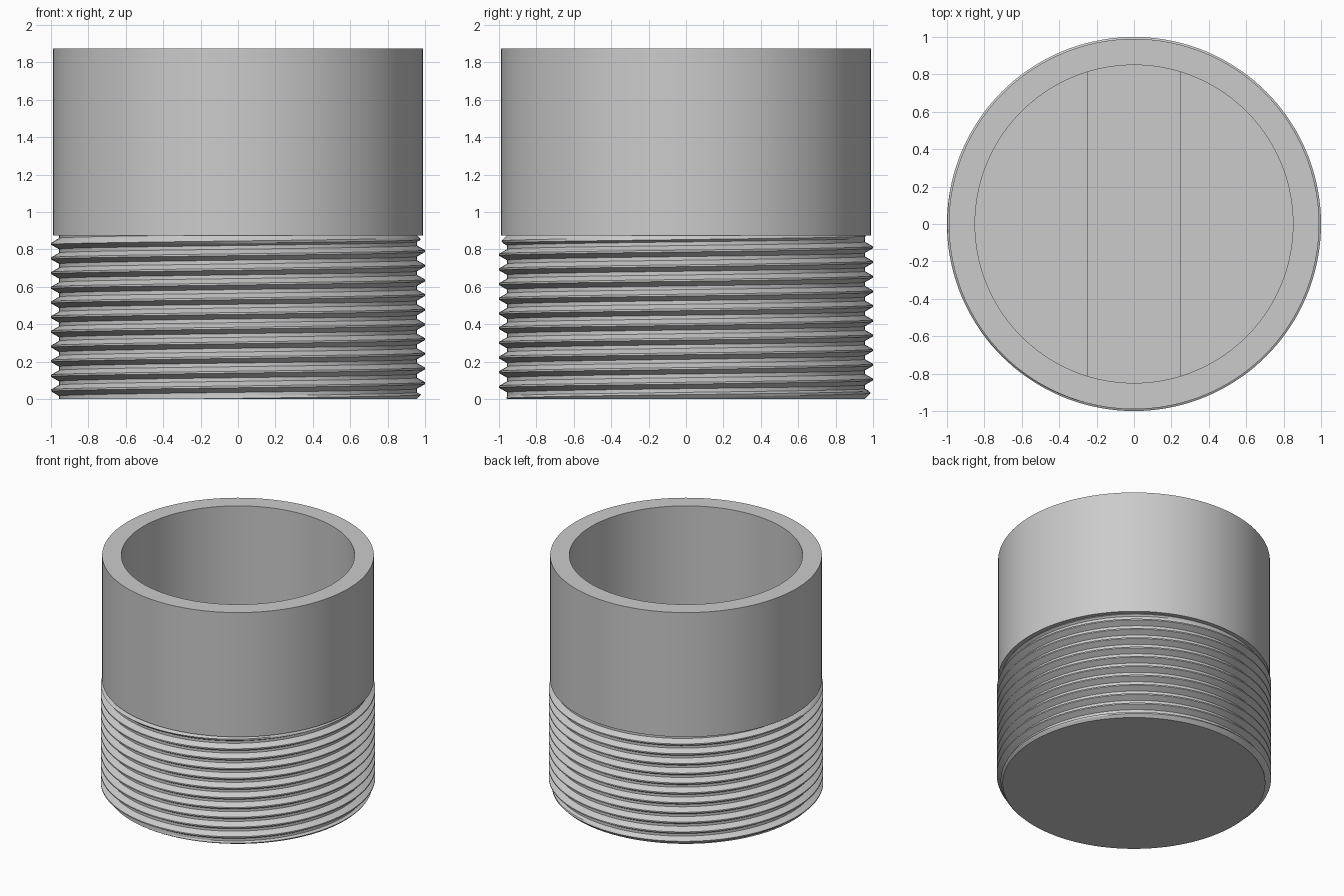
import bpy, bmesh, math

cube = bpy.data.objects.get("Cube")
if cube:
    bpy.data.objects.remove(cube, do_unlink=True)

grey = bpy.data.materials.new("plain grey")
grey.use_nodes = True
grey.diffuse_color = (0.6, 0.6, 0.6, 1)
grey.node_tree.nodes["Principled BSDF"].inputs["Base Color"].default_value = (0.6, 0.6, 0.6, 1)

SEGMENTS = 144
SHOULDER, TOP, FLOOR = 0.875, 1.875, 0.15
ROOT, CREST, PITCH = 0.957, 1.0, 0.0785
BORE, BODY = 0.85, 0.99


def finish(name, bm, smooth_angle):
    """Clean the mesh, make an object of it and shade it."""
    bmesh.ops.remove_doubles(bm, verts=bm.verts, dist=0.00005)
    bmesh.ops.dissolve_degenerate(bm, edges=bm.edges, dist=0.00005)
    bmesh.ops.recalc_face_normals(bm, faces=bm.faces)
    mesh = bpy.data.meshes.new(name)
    bm.to_mesh(mesh)
    bm.free()
    mesh.materials.append(grey)
    obj = bpy.data.objects.new(name, mesh)
    bpy.context.collection.objects.link(obj)
    bpy.ops.object.select_all(action='DESELECT')
    obj.select_set(True)
    bpy.context.view_layer.objects.active = obj
    bpy.ops.object.shade_smooth_by_angle(angle=math.radians(smooth_angle))
    return obj


def ring_point(bm, radius, z, i):
    a = math.tau * i / SEGMENTS
    return bm.verts.new((radius * math.cos(a), radius * math.sin(a), z))


# Tubular body with a deep bore and closed floor
bm = bmesh.new()
profile = [(ROOT, SHOULDER), (BODY, SHOULDER), (BODY, TOP), (BORE, TOP), (BORE, FLOOR)]
rings = [[ring_point(bm, r, z, i) for i in range(SEGMENTS)] for r, z in profile]
for low, high in zip(rings, rings[1:]):
    for i in range(SEGMENTS):
        j = (i + 1) % SEGMENTS
        bm.faces.new((low[i], low[j], high[j], high[i]))
bm.faces.new(rings[-1])
finish("cup_body", bm, 30)

# Helical thread: a trapezoid profile swept upward, chamfered at both ends
bm = bmesh.new()
MID = (ROOT + CREST) / 2
tooth = [(0.0625, CREST), (0.219, MID), (0.375, ROOT),
         (0.625, ROOT), (0.781, MID), (0.9375, CREST)]
turns = range(-3, 14)
columns = []
for i in range(SEGMENTS):
    column = []
    for turn in turns:
        for fraction, radius in tooth:
            z = 0.006 + PITCH * (turn + fraction + i / SEGMENTS)
            z = min(max(z, 0), SHOULDER)
            limit = ROOT + min(z, SHOULDER - z)
            column.append(ring_point(bm, min(radius, limit), z, i))
    columns.append(column)
for i in range(SEGMENTS):
    a, b = columns[i], columns[(i + 1) % SEGMENTS]
    # The last column joins the first one a full turn higher
    shift = len(tooth) if i == SEGMENTS - 1 else 0
    for k in range(len(a) - 1 - shift):
        bm.faces.new((a[k], b[k + shift], b[k + shift + 1], a[k + 1]))
# Flat underside
bm.faces.new([column[0] for column in reversed(columns)])
finish("threaded_base", bm, 20)

# Grip bar across the floor of the bore, with its ends let into the wall
bm = bmesh.new()
bmesh.ops.create_cube(bm, size=1)
bar_height = 0.5
for v in bm.verts:
    v.co = (v.co.x * 0.5, v.co.y * 1.74, FLOOR + (v.co.z + 0.5) * bar_height)
finish("grip_bar", bm, 30)
